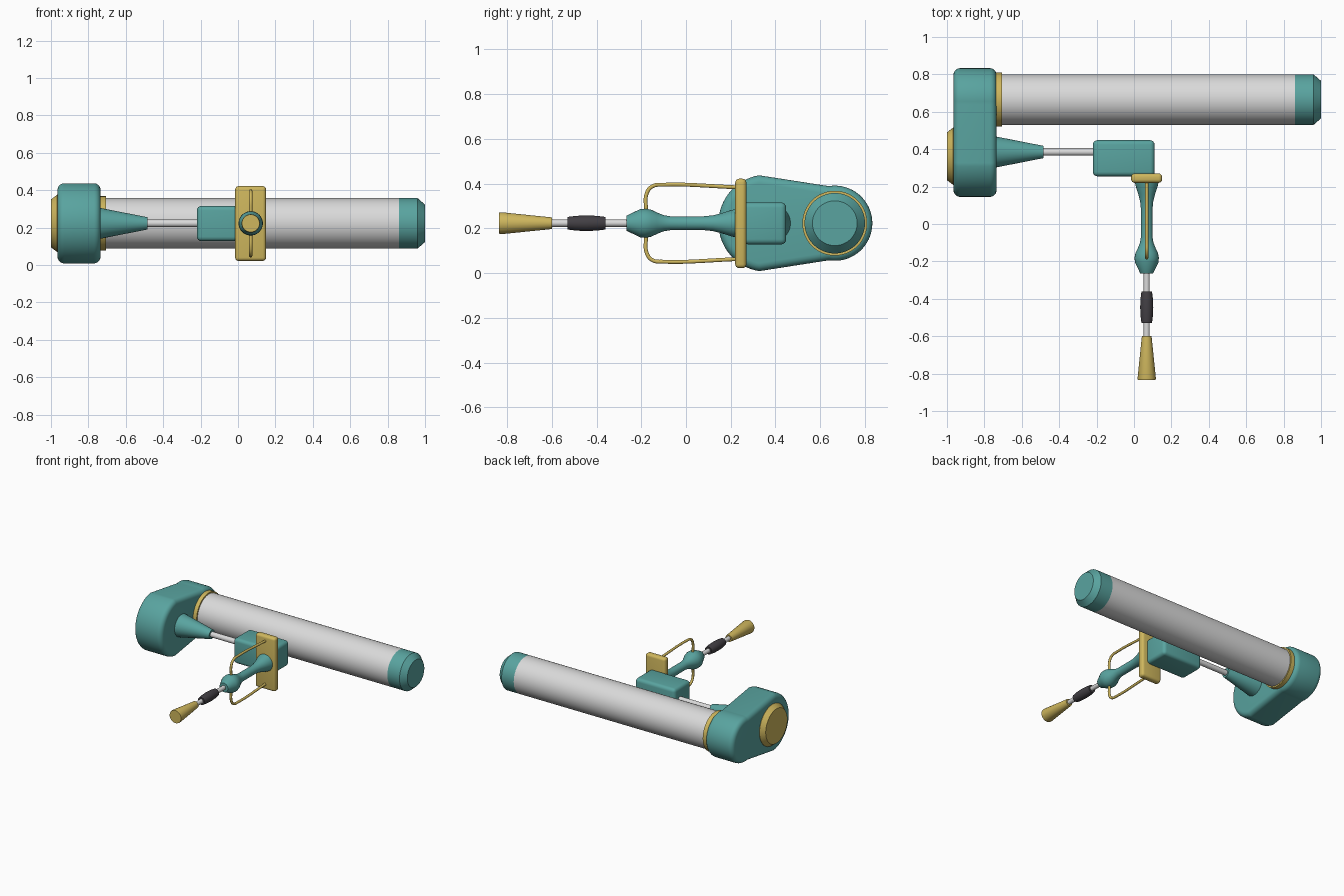
import bpy, bmesh, math
from mathutils import Vector

if "Cube" in bpy.data.objects:
    bpy.data.objects.remove(bpy.data.objects["Cube"], do_unlink=True)

ZC = 0.223          # common axis height
HX = 0.068          # x of the handle axis


def material(name, rgb):
    m = bpy.data.materials.new(name)
    m.use_nodes = True
    col = (*rgb, 1)
    m.diffuse_color = col
    bsdf = m.node_tree.nodes["Principled BSDF"]
    bsdf.inputs["Base Color"].default_value = col
    bsdf.inputs["Roughness"].default_value = 0.5
    return m


TEAL = material("teal", (0.10, 0.37, 0.35))
GOLD = material("mustard yellow", (0.62, 0.47, 0.11))
SILVER = material("silver", (0.70, 0.70, 0.70))
DARK = material("dark grey", (0.055, 0.05, 0.058))


def finish(bm, name, mat):
    bmesh.ops.recalc_face_normals(bm, faces=bm.faces)
    me = bpy.data.meshes.new(name)
    bm.to_mesh(me)
    bm.free()
    ob = bpy.data.objects.new(name, me)
    bpy.context.collection.objects.link(ob)
    me.materials.append(mat)
    bpy.ops.object.select_all(action='DESELECT')
    ob.select_set(True)
    bpy.context.view_layer.objects.active = ob
    bpy.ops.object.shade_smooth_by_angle(angle=math.radians(32))
    return ob


def lathe(name, mat, axis, offset, profile, n=48):
    """Closed turned part along x or y; profile is (position, radius)."""
    bm = bmesh.new()
    rings = []
    for p, r in profile:
        ring = []
        for i in range(n):
            a = math.tau * i / n
            u, z = offset + r * math.cos(a), ZC + r * math.sin(a)
            ring.append(bm.verts.new((p, u, z) if axis == 'x' else (u, p, z)))
        rings.append(ring)
    for a, b in zip(rings, rings[1:]):
        for i in range(n):
            j = (i + 1) % n
            bm.faces.new((a[i], a[j], b[j], b[i]))
    bm.faces.new(rings[0])
    bm.faces.new(rings[-1])
    return finish(bm, name, mat)


def rounded_box(name, mat, lo, hi, bevel):
    bm = bmesh.new()
    bmesh.ops.create_cube(bm, size=1)
    lo, hi = Vector(lo), Vector(hi)
    for v in bm.verts:
        v.co = Vector([(lo[i] + hi[i]) / 2 + v.co[i] * (hi[i] - lo[i]) for i in range(3)])
    bmesh.ops.bevel(bm, geom=bm.edges[:], offset=bevel, segments=4, profile=0.5, affect='EDGES')
    return finish(bm, name, mat)


def housing(x0, x1, y0, r0, y1, r1, bevel):
    """Teardrop block wrapped around two circles, with rounded rims."""
    bm = bmesh.new()
    t = math.acos((r1 - r0) / (y1 - y0))      # tangent angle
    n = 32
    outline = []
    for yc, r, start, end in ((y1, r1, -t, t), (y0, r0, t, math.tau - t)):
        for i in range(n + 1):
            a = start + (end - start) * i / n
            outline.append((yc + r * math.cos(a), ZC + r * math.sin(a)))
    base = bm.faces.new([bm.verts.new((x0, y, z)) for y, z in outline])
    ext = bmesh.ops.extrude_face_region(bm, geom=[base], use_keep_orig=True)
    for v in ext["geom"]:
        if isinstance(v, bmesh.types.BMVert):
            v.co.x = x1
    bmesh.ops.recalc_face_normals(bm, faces=bm.faces)
    rims = [e for e in bm.edges if abs(e.verts[0].co.x - e.verts[1].co.x) < 1e-6]
    bmesh.ops.bevel(bm, geom=rims, offset=bevel, segments=5, profile=0.5, affect='EDGES')
    return finish(bm, "end_housing", TEAL)


# Long roller with its end cap and collar
lathe("roller_tube", SILVER, 'x', 0.665, [(-0.76, 0.135), (0.86, 0.135)], 64)
lathe("roller_end_cap", TEAL, 'x', 0.665, [(0.86, 0.135), (0.96, 0.135), (1.0, 0.1)], 64)
lathe("roller_collar", GOLD, 'x', 0.665, [(-0.76, 0.145), (-0.705, 0.145)], 64)

# Housing and side knob
housing(-0.965, -0.735, 0.362, 0.217, 0.665, 0.168, 0.035)
lathe("side_knob", GOLD, 'x', 0.362, [(-0.95, 0.153), (-0.967, 0.153), (-1.0, 0.128)])

# Arm from the housing to the bracket
lathe("arm_cone", TEAL, 'x', 0.385, [(-0.75, 0.085), (-0.485, 0.033)])
lathe("arm_rod", SILVER, 'x', 0.385, [(-0.5, 0.02), (-0.2, 0.02)], 24)
rounded_box("arm_block", TEAL, (-0.22, 0.255, 0.128), (0.11, 0.448, 0.316), 0.024)
rounded_box("mounting_plate", GOLD, (-0.015, 0.22, 0.022), (0.15, 0.27, 0.422), 0.018)

# Handle, rod, grip and tip
lathe("handle", TEAL, 'y', HX, [
    (0.23, 0.065), (0.2, 0.058), (0.16, 0.045), (0.12, 0.035), (0.08, 0.031),
    (-0.07, 0.031), (-0.1, 0.036), (-0.13, 0.048), (-0.155, 0.06),
    (-0.18, 0.065), (-0.205, 0.063), (-0.265, 0.034)])
lathe("handle_rod", SILVER, 'y', HX, [(-0.25, 0.016), (-0.62, 0.016)], 24)
lathe("handle_grip", DARK, 'y', HX, [
    (-0.36, 0.028), (-0.4, 0.033), (-0.445, 0.035), (-0.49, 0.033), (-0.53, 0.028)], 32)
lathe("handle_tip", GOLD, 'y', HX, [(-0.6, 0.026), (-0.825, 0.049), (-0.835, 0.047)], 32)

# Wire guards above and below the handle
for side, name in ((1, "upper_guard_wire"), (-1, "lower_guard_wire")):
    cu = bpy.data.curves.new(name, 'CURVE')
    cu.dimensions = '3D'
    cu.bevel_depth = 0.009
    cu.bevel_resolution = 3
    cu.resolution_u = 8
    cu.use_fill_caps = True
    path = [(0.24, 0.16), (-0.1, 0.172), (-0.15, 0.165), (-0.175, 0.135), (-0.178, 0.05)]
    sp = cu.splines.new('BEZIER')
    sp.bezier_points.add(len(path) - 1)
    for bp, (y, dz) in zip(sp.bezier_points, path):
        bp.co = (HX, y, ZC + side * dz)
        bp.handle_left_type = bp.handle_right_type = 'AUTO'
    cu.materials.append(GOLD)
    bpy.context.collection.objects.link(bpy.data.objects.new(name, cu))
